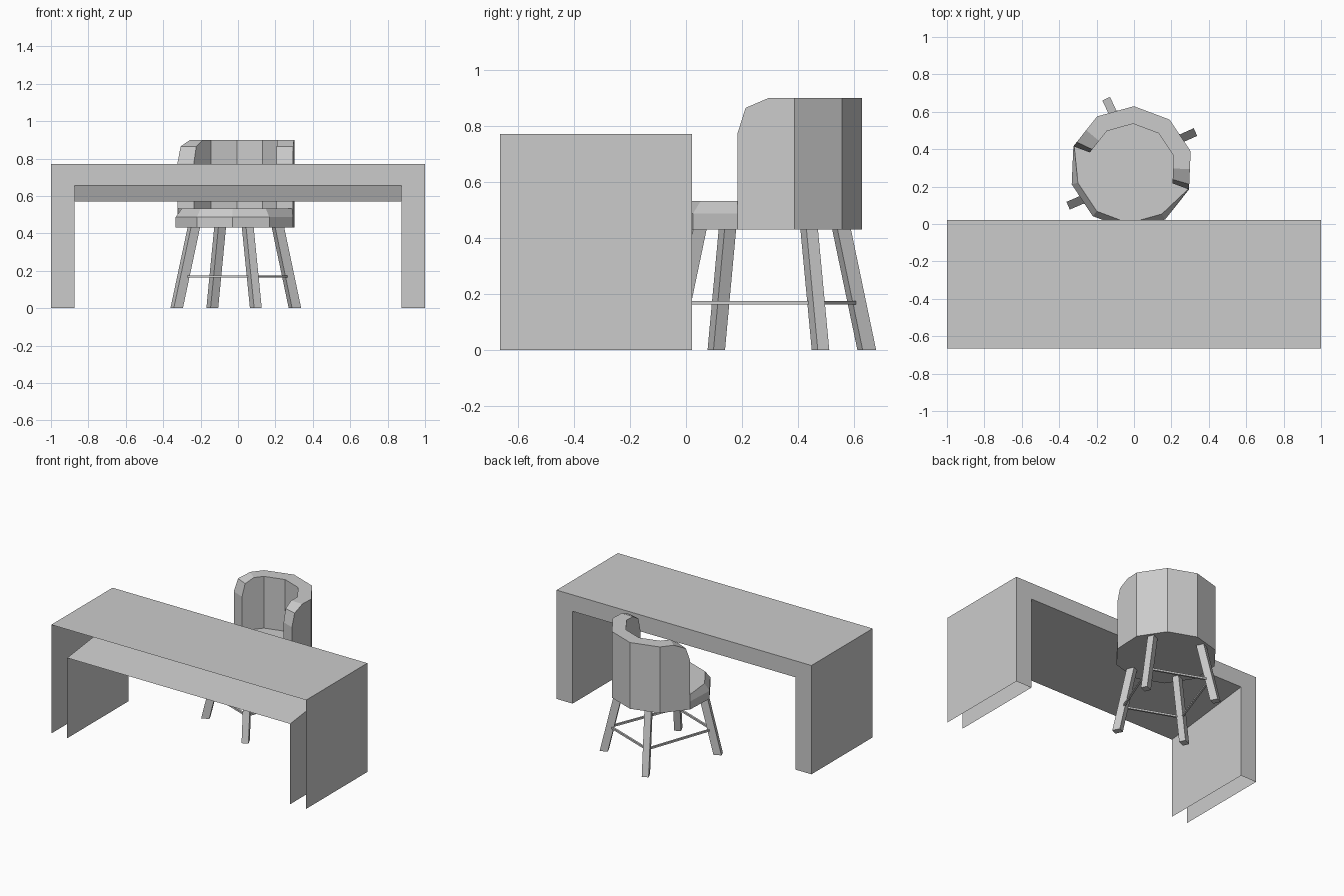
import bpy, bmesh
from math import sin, cos, radians
from mathutils import Vector

if "Cube" in bpy.data.objects:
    bpy.data.objects.remove(bpy.data.objects["Cube"])

CX, CY = -0.015, 0.30      # chair centre
TURN = -20.5               # chair is turned on the floor; right end of backrest
MID = TURN + 90            # direction of the backrest


def add_mesh(name, verts, faces):
    me = bpy.data.meshes.new(name)
    bm = bmesh.new()
    vs = [bm.verts.new(v) for v in verts]
    for f in faces:
        bm.faces.new([vs[i] for i in f])
    bmesh.ops.remove_doubles(bm, verts=bm.verts, dist=1e-5)
    bmesh.ops.recalc_face_normals(bm, faces=bm.faces)
    bm.to_mesh(me)
    bm.free()
    ob = bpy.data.objects.new(name, me)
    bpy.context.collection.objects.link(ob)
    return ob


def polar(deg, r, z):
    a = radians(deg)
    return Vector((CX + r * cos(a), CY + r * sin(a), z))


def bar(name, a, b, w, d, side):
    """Box-section bar from a to b; ends stay horizontal if it is upright."""
    axis = (b - a).normalized()
    if abs(axis.z) > 0.5:
        u = Vector((side.x, side.y, 0)).normalized()
        v = Vector((-u.y, u.x, 0))
    else:
        u = Vector((0, 0, 1))
        v = axis.cross(u)
    corners = [u * (sx * w / 2) + v * (sy * d / 2)
               for sx, sy in ((-1, -1), (1, -1), (1, 1), (-1, 1))]
    verts = [p + c for p in (a, b) for c in corners]
    faces = [(0, 1, 2, 3), (4, 5, 6, 7)]
    faces += [(i, (i + 1) % 4, (i + 1) % 4 + 4, i + 4) for i in range(4)]
    return add_mesh(name, verts, faces)


# Desk: hollow bridge shape, open at the front and underneath, underside slopes
H, F, B = 0.772, -0.665, 0.022


def arch(x, z, y):
    return [(-x, y, 0), (-x, y, z), (x, y, z), (x, y, 0)]


verts = arch(1, H, F) + arch(1, H, B) + arch(0.875, 0.57, F) + arch(0.875, 0.655, B)
faces = []
for i in range(3):
    for p, q in ((0, 4), (8, 12), (4, 12)):     # outside, inside, back
        faces.append((p + i, p + i + 1, q + i + 1, q + i))
add_mesh("desk", verts, faces)

# Seat: ten-sided, chamfered on the open side
R, RI, RC = 0.33, 0.236, 0.296
Z0, Z1, Z2 = 0.43, 0.487, 0.533
open_angles = [TURN + 180 + 36 * k for k in range(6)]
back_angles = [TURN + 36 * k for k in range(6)]
rim = [R - 0.005] + [RC] * 4 + [R - 0.005]
low = [polar(a, R, Z0) for a in open_angles]
mid = [polar(a, R, Z1) for a in open_angles]
top = [polar(a, r, Z2) for a, r in zip(open_angles, rim)]
inner = [polar(a, RI, Z2) for a in back_angles]
under = [polar(a, R, Z0) for a in back_angles[1:-1]]
faces = []
for i in range(5):
    faces += [(i, i + 1, i + 7, i + 6), (i + 6, i + 7, i + 13, i + 12)]
faces.append(tuple(range(12, 24)))                       # seat top
faces.append(tuple(range(6)) + tuple(range(24, 28)))     # underside
add_mesh("seat", low + mid + top + inner + under, faces)

# Backrest: half ring of five flat panels with cut-off top corners
stations = [(0, 0.775), (0.14, 0.865), (0.54, 0.90), (1, 0.90), (2, 0.90)]
stations += [(5 - t, z) for t, z in reversed(stations)]


def on_ring(t, r, z):
    k = min(int(t), 4)
    return polar(back_angles[k], r, z).lerp(polar(back_angles[k + 1], r, z), t - k)


verts, faces = [], []
for t, z in stations:
    verts += [on_ring(t, R, Z0), on_ring(t, R, z), on_ring(t, RI, z), on_ring(t, RI, Z2)]
for s in range(len(stations) - 1):
    n = 4 * s
    faces += [(n + j, n + j + 1, n + j + 5, n + j + 4) for j in range(3)]
last = 4 * (len(stations) - 1)
faces += [(0, 1, 2, 3), (last, last + 1, last + 2, last + 3)]
add_mesh("backrest", verts, faces)

# Splayed legs, then rungs joining neighbouring legs
leg_names = ["back_right", "back_left", "front_left", "front_right"]
top_dirs = [MID - 38, MID + 38, MID + 145, MID + 215]
foot_dirs = [MID - 40, MID + 40, MID + 142, MID + 218]
joints = []
for n, ta, fa in zip(leg_names, top_dirs, foot_dirs):
    foot, head = polar(fa, 0.367, 0), polar(ta, 0.268, Z0 + 0.003)
    bar(n + "_leg", foot, head, 0.053, 0.045, foot - head)
    joints.append(foot.lerp(head, 0.168 / Z0))
for i in range(4):
    bar("rung_%d" % (i + 1), joints[i], joints[(i + 1) % 4], 0.013, 0.013, None)
